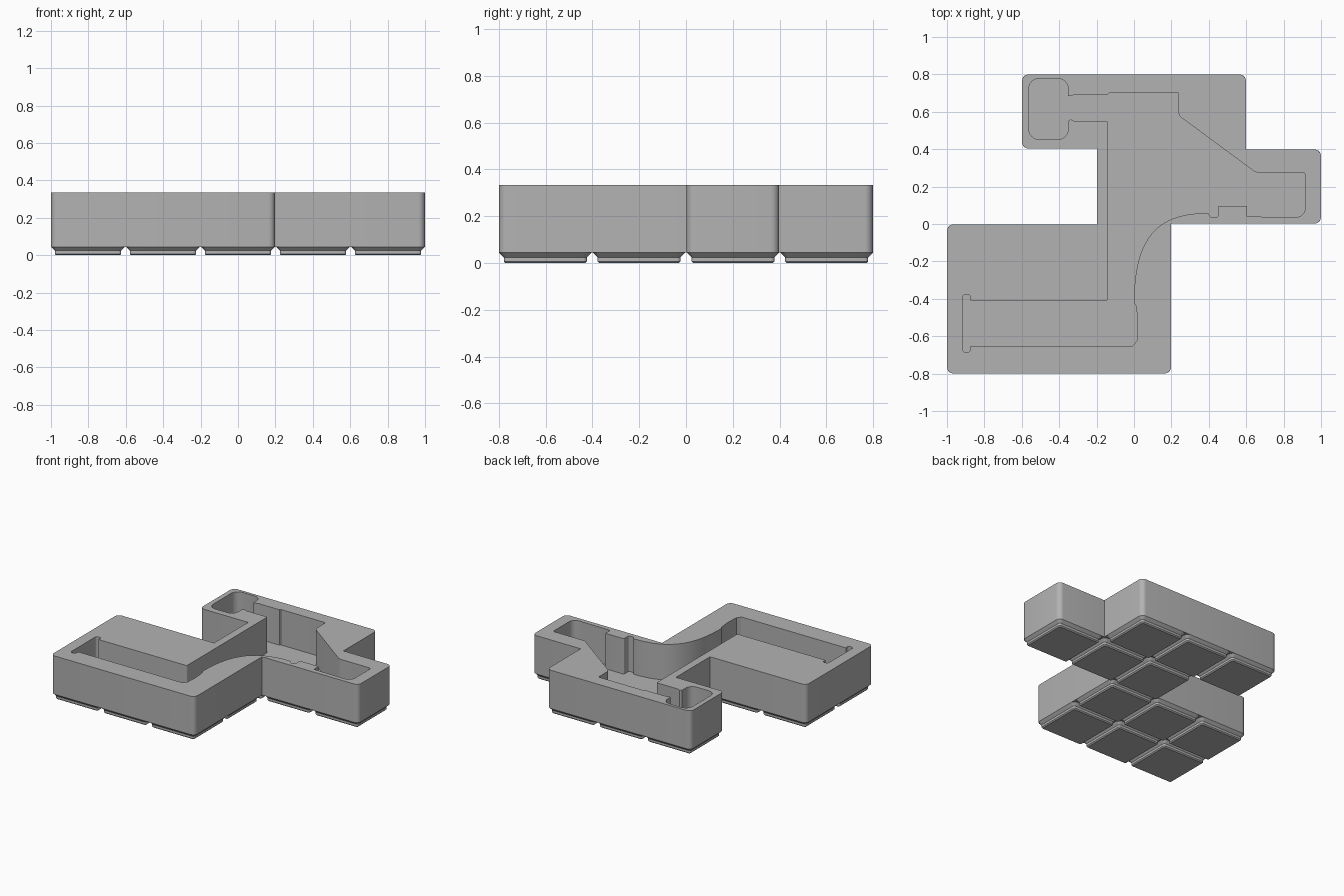
import bpy, bmesh, math
from mathutils import Vector

if "Cube" in bpy.data.objects:
    bpy.data.objects.remove(bpy.data.objects["Cube"])

MM = 2 / 209.5            # one millimetre in scene units
CELL = 42 * MM
GAP = 0.25 * MM
BASE, FLOOR, TOP = 4.75 * MM, 7 * MM, 35 * MM

grey = bpy.data.materials.new("grey")
grey.diffuse_color = (0.45, 0.45, 0.45, 1)
grey.use_nodes = True
grey.node_tree.nodes["Principled BSDF"].inputs["Base Color"].default_value = grey.diffuse_color


def rounded(points, steps=6):
    """Outline with each (x, y, radius) corner replaced by an arc."""
    out = []
    n = len(points)
    for i, (x, y, r) in enumerate(points):
        p = Vector((x, y))
        if r == 0:
            out.append(p)
            continue
        a = (Vector(points[i - 1][:2]) - p).normalized()
        b = (Vector(points[(i + 1) % n][:2]) - p).normalized()
        half = a.angle(b) / 2
        centre = p + (a + b).normalized() * (r / math.sin(half))
        d0 = p + a * (r / math.tan(half)) - centre
        d1 = p + b * (r / math.tan(half)) - centre
        sweep = d0.angle_signed(d1)
        for k in range(steps + 1):
            t = -sweep * k / steps
            c, s = math.cos(t), math.sin(t)
            out.append(centre + Vector((d0.x * c - d0.y * s, d0.x * s + d0.y * c)))
    return out


def ring(bm, outline, z):
    return [bm.verts.new((p.x, p.y, z)) for p in outline]


def bridge(bm, low, high):
    n = len(low)
    for i in range(n):
        j = (i + 1) % n
        bm.faces.new((low[i], low[j], high[j], high[i]))


def fill(bm, *rings):
    """Flat cap between the given closed rings, holes allowed."""
    edges = []
    for r in rings:
        for i in range(len(r)):
            pair = (r[i], r[(i + 1) % len(r)])
            edges.append(bm.edges.get(pair) or bm.edges.new(pair))
    bmesh.ops.triangle_fill(bm, edges=edges, use_beauty=True)


def finish(bm, name):
    bmesh.ops.recalc_face_normals(bm, faces=bm.faces)
    mesh = bpy.data.meshes.new(name)
    bm.to_mesh(mesh)
    bm.free()
    mesh.materials.append(grey)
    ob = bpy.data.objects.new(name, mesh)
    bpy.context.collection.objects.link(ob)
    bpy.ops.object.select_all(action='DESELECT')
    ob.select_set(True)
    bpy.context.view_layer.objects.active = ob
    bpy.ops.object.shade_smooth_by_angle(angle=math.radians(30))


# Stepped outer outline, in cells from the centre: x, y, inward x, inward y, rounded
R = 3.75 * MM
steps = [(-2.5, -2, 1, 1, 1), (0.5, -2, -1, 1, 1), (0.5, 0, -1, 1, 0),
         (2.5, 0, -1, 1, 1), (2.5, 1, -1, -1, 1), (1.5, 1, -1, -1, 0),
         (1.5, 2, -1, -1, 1), (-1.5, 2, 1, -1, 1), (-1.5, 1, 1, 1, 1),
         (-0.5, 1, 1, 1, 0), (-0.5, 0, 1, -1, 0), (-2.5, 0, 1, -1, 1)]
outer = rounded([(x * CELL + ix * GAP, y * CELL + iy * GAP, R * r)
                 for x, y, ix, iy, r in steps])

# Tool-shaped pocket outline
curve = []
b0, b1, b2, b3 = (Vector(p) for p in ((0, -.42), (0, -.08), (.12, .055), (.38, .058)))
for k in range(21):
    t = k / 20
    p = b0 * (1-t)**3 + b1 * 3*t*(1-t)**2 + b2 * 3*t*t*(1-t) + b3 * t**3
    curve.append((p.x, p.y, 0))
pocket = rounded(
    [(-.14, .55, .01), (-.32, .55, 0), (-.34, .56, 0), (-.352, .55, 0),
     (-.352, .452, .055), (-.562, .452, .055), (-.562, .778, .055), (-.352, .778, .055),
     (-.352, .685, 0), (-.34, .683, 0), (-.315, .693, 0), (-.14, .693, 0),
     (-.132, .702, 0), (.238, .702, .005), (.238, .58, .04), (.65, .276, .04),
     (.915, .276, .015), (.915, .035, .05), (.605, .04, 0), (.605, .097, .007),
     (.45, .097, .007), (.45, .037, .007), (.41, .037, .007), (.397, .056, 0)]
    + curve[::-1] +
    [(.012, -.44, 0), (.02, -.53, 0), (.015, -.625, 0), (-.008, -.652, .01),
     (-.875, -.652, 0), (-.875, -.686, .017), (-.917, -.686, .017),
     (-.917, -.376, .017), (-.875, -.376, .017), (-.875, -.41, 0), (-.14, -.41, .01)])

# Solid block with the pocket sunk into its top
bm = bmesh.new()
lo, hi = ring(bm, outer, BASE), ring(bm, outer, TOP)
pf, pt = ring(bm, pocket, FLOOR), ring(bm, pocket, TOP)
bridge(bm, lo, hi)
bridge(bm, pt, pf)
fill(bm, hi, pt)
fill(bm, lo)
fill(bm, pf)
finish(bm, "bin_body")

# One stepped foot below every cell
cells = [(x, y) for y, first in ((-1.5, -2), (-.5, -2), (.5, 0), (1.5, -1))
         for x in (first, first + 1, first + 2)]
levels = [(0, 17.8, .8), (.8, 18.6, 1.6), (2.6, 18.6, 1.6), (4.75, 20.75, 3.75)]
bm = bmesh.new()
for cx, cy in cells:
    rings = []
    for z, h, r in levels:
        corners = [(cx * CELL + sx * h * MM, cy * CELL + sy * h * MM, r * MM)
                   for sx, sy in ((-1, -1), (1, -1), (1, 1), (-1, 1))]
        rings.append(ring(bm, rounded(corners, 5), z * MM))
    for a, b in zip(rings, rings[1:]):
        bridge(bm, a, b)
    bm.faces.new(rings[0][::-1])
finish(bm, "feet")
